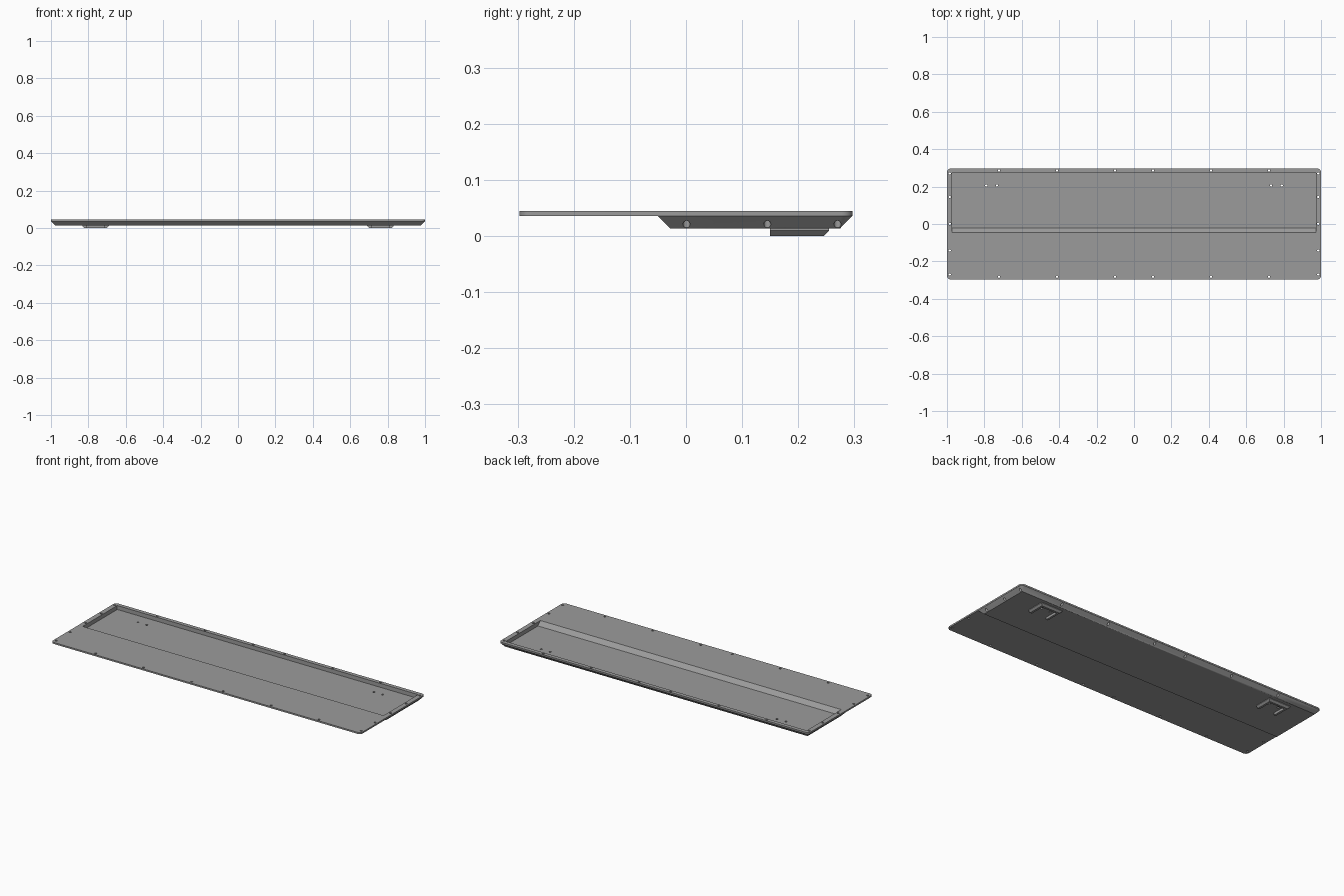
import bpy, bmesh, math

if "Cube" in bpy.data.objects:
    bpy.data.objects.remove(bpy.data.objects["Cube"])

TOP, LIP, BASE, FLOOR = 0.045, 0.036, 0.0135, 0.022   # key heights
HX, HY, R = 1.0, 0.297, 0.02                          # half sizes, corner radius

grey = bpy.data.materials.new("mid grey")
grey.diffuse_color = (0.33, 0.33, 0.33, 1)
grey.use_nodes = True
grey.node_tree.nodes["Principled BSDF"].inputs["Base Color"].default_value = grey.diffuse_color


def add_object(name, bm):
    bmesh.ops.recalc_face_normals(bm, faces=bm.faces)
    me = bpy.data.meshes.new(name)
    bm.to_mesh(me)
    bm.free()
    me.materials.append(grey)
    ob = bpy.data.objects.new(name, me)
    bpy.context.collection.objects.link(ob)
    return ob


def loft(name, rings):
    """Closed solid through rings of equal point count."""
    bm = bmesh.new()
    vs = [[bm.verts.new(p) for p in ring] for ring in rings]
    n = len(vs[0])
    bm.faces.new(vs[0])
    bm.faces.new(vs[-1])
    for a, b in zip(vs, vs[1:]):
        for i in range(n):
            j = (i + 1) % n
            bm.faces.new((a[i], a[j], b[j], b[i]))
    return add_object(name, bm)


def outline(x, y0, y1, z, r_front, r_back, steps=6):
    """Rectangle with rounded corners, counter-clockwise from the back right."""
    pts = []
    for k, (sx, yc, sy, r) in enumerate(((1, y1, 1, r_back), (-1, y1, 1, r_back),
                                         (-1, y0, -1, r_front), (1, y0, -1, r_front))):
        for i in range(steps + 1 if r else 1):
            a = math.pi / 2 * (k + i / steps)
            pts.append((sx * (x - r) + r * math.cos(a), yc - sy * r + r * math.sin(a), z))
    return pts


def boolean(ob, other, op):
    mod = ob.modifiers.new(op, 'BOOLEAN')
    mod.operation, mod.object, mod.solver = op, other, 'EXACT'
    bpy.context.view_layer.objects.active = ob
    bpy.ops.object.modifier_apply(modifier=mod.name)
    bpy.data.objects.remove(other)


# Flat plate with rounded corners
case = loft("bottom_case", [outline(HX, -HY, HY, z, R, R) for z in (LIP, TOP)])

# Bevelled tray hanging under the rear half
e = 0.0003
d = LIP - BASE
bm = bmesh.new()
for p in (outline(HX - e, -0.051, HY - e, LIP + 0.003, 0, R)
          + outline(HX - e, -0.051, HY - e, LIP, 0, R)
          + outline(HX - d, -0.051 + d, HY - d, BASE, 0, 0)):
    bm.verts.new(p)
bmesh.ops.convex_hull(bm, input=bm.verts)
bmesh.ops.dissolve_limit(bm, angle_limit=0.005, verts=bm.verts, edges=bm.edges)
boolean(case, add_object("tray", bm), 'UNION')

# Recess: three upright walls and a sloping front wall
s = TOP - FLOOR
prof = [(-0.045 - 0.01, TOP + 0.01), (-0.045 + s, FLOOR), (0.274, FLOOR), (0.274, TOP + 0.01)]
recess = loft("recess_cutter", [[(x, y, z) for y, z in prof] for x in (-0.972, 0.972)])
boolean(case, recess, 'DIFFERENCE')

# Screw holes around the rim and pairs of holes above the feet
spots = []
for sx in (-1, 1):
    spots += [(sx * x, y) for x in (0.722, 0.412, 0.102) for y in (0.286, -0.282)]
    spots += [(sx * 0.985, y) for y in (0.27, 0.145, 0.001, -0.142, -0.27)]
    spots += [(sx * x, 0.206) for x in (0.733, 0.79)]
bm = bmesh.new()
for x, y in spots:
    new = bmesh.ops.create_cone(bm, cap_ends=True, segments=20, radius1=0.0062,
                                radius2=0.0062, depth=0.08)["verts"]
    bmesh.ops.translate(bm, verts=new, vec=(x, y, 0.03))
boolean(case, add_object("hole_cutter", bm), 'DIFFERENCE')


# U-shaped feet, open to the front, bevelled on the outer sides
def foot_ring(cx, z, inset):
    w, inner, y0, y1, t = 0.07 - inset, 0.048, 0.15, 0.255 - inset, 0.233
    return [(cx + x, y, z) for x, y in ((-w, y0), (-inner, y0), (-inner, t), (inner, t),
                                        (inner, y0), (w, y0), (w, y1), (-w, y1))]


for side, cx in (("left", -0.761), ("right", 0.761)):
    loft(side + "_foot", [foot_ring(cx, 0.0145, 0), foot_ring(cx, 0.010, 0), foot_ring(cx, 0, 0.01)])

# Smooth rounded corners and holes, keep the edges sharp
for ob in bpy.data.objects:
    ob.select_set(True)
bpy.context.view_layer.objects.active = case
bpy.ops.object.shade_smooth_by_angle(angle=math.radians(30))
